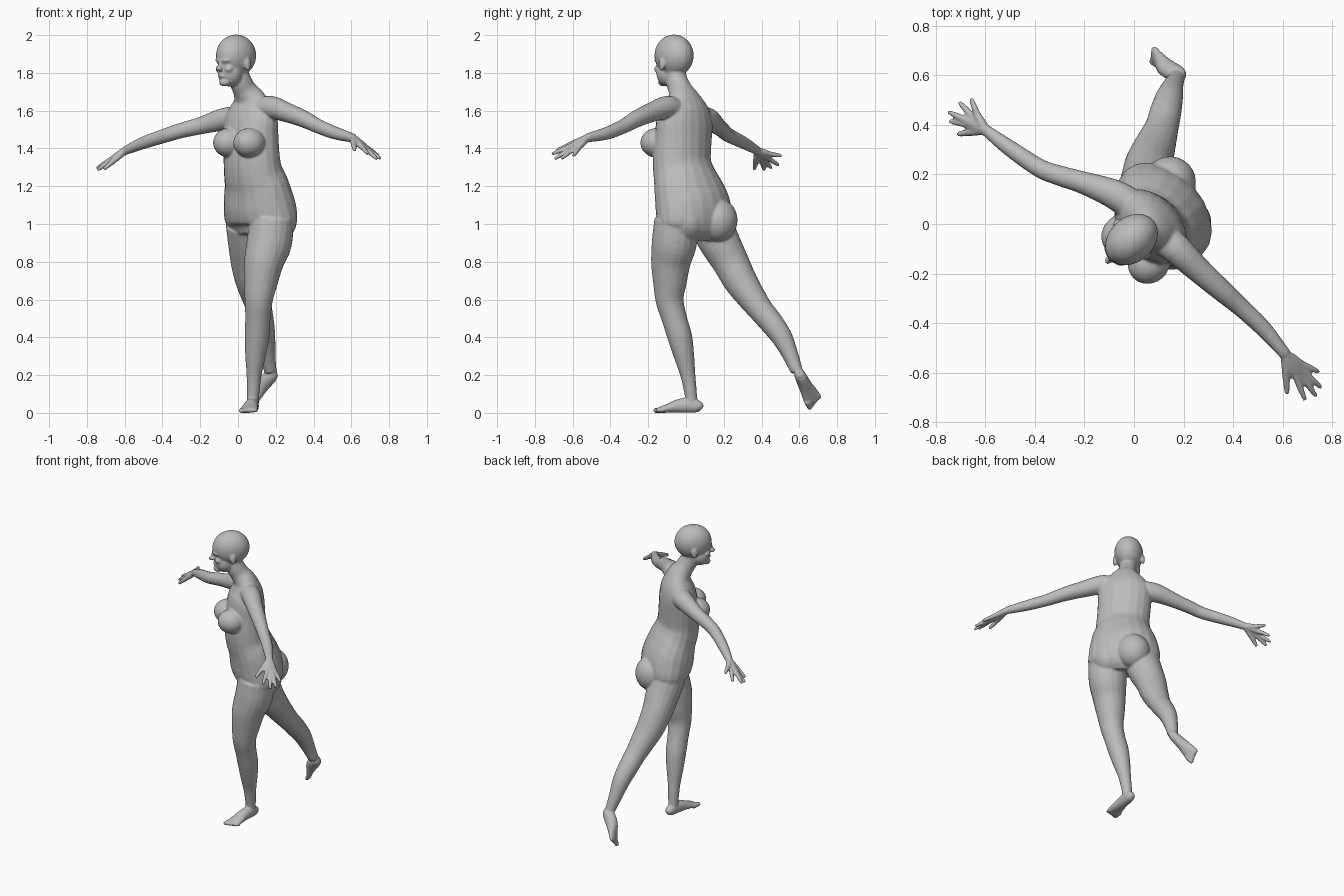
import bpy, bmesh
from math import cos, sin, radians, tau
from mathutils import Vector, Matrix

cube = bpy.data.objects.get("Cube")
if cube:
    bpy.data.objects.remove(cube)

bm = bmesh.new()
TURN = Matrix.Rotation(radians(-48), 4, 'Z')   # the body is turned to its right
FORWARD = TURN @ Vector((0, -1, 0))
SIDES = 20


def smooth_path(stations, steps=4):
    """Catmull-Rom interpolation of position and radii together."""
    pts = [Vector(s) for s in stations]
    pts = [pts[0] * 2 - pts[1]] + pts + [pts[-1] * 2 - pts[-2]]
    out = []
    for a, b, c, d in zip(pts, pts[1:], pts[2:], pts[3:]):
        for k in range(steps):
            t = k / steps
            out.append((b * 2 + (c - a) * t + (a * 2 - b * 5 + c * 4 - d) * t ** 2
                        + (b * 3 - a - c * 3 + d) * t ** 3) / 2)
    return out + [pts[-2]]


def loft(stations, ref=FORWARD):
    """Closed tube through (x, y, z, radius[, depth]) stations."""
    path = smooth_path([s if len(s) == 5 else (*s, s[3]) for s in stations])
    centres = [Vector(p[:3]) for p in path]
    rings = []
    for i, p in enumerate(path):
        axis = centres[min(i + 1, len(path) - 1)] - centres[max(i - 1, 0)]
        side = axis.cross(ref).normalized()
        up = side.cross(axis).normalized()
        rings.append([bm.verts.new(centres[i] + side * p[3] * cos(tau * k / SIDES)
                                   + up * p[4] * sin(tau * k / SIDES))
                      for k in range(SIDES)])
    for low, high in zip(rings, rings[1:]):
        for k in range(SIDES):
            n = (k + 1) % SIDES
            bm.faces.new((low[k], low[n], high[n], high[k]))
    bm.faces.new(rings[0][::-1])
    bm.faces.new(rings[-1])


def blob(centre, size):
    """Ellipsoid aligned with the body: size is (across, front to back, height)."""
    matrix = Matrix.Translation(centre) @ TURN @ Matrix.Diagonal((*size, 1))
    bmesh.ops.create_uvsphere(bm, u_segments=28, v_segments=18, radius=1, matrix=matrix)


def head_blob(across, front, z, size):
    blob(Vector((-.01, -.063, z)) + TURN @ Vector((across, -front, 0)), size)


def hand(wrist, thumb, tips):
    wrist, thumb, tips = Vector(wrist), Vector(thumb), [Vector(t) for t in tips]
    middle = sum(tips, Vector((0, 0, 0))) / len(tips)
    knuckle = wrist.lerp(middle, .5)
    for tip in tips:
        base = knuckle + (tip - middle) * .45
        loft([(*wrist, .02), (*wrist.lerp(base, .6), .018), (*base, .0145),
              (*base.lerp(tip, .6), .0125), (*tip, .009)])
    loft([(*wrist, .02), (*wrist.lerp(thumb, .5), .017), (*thumb, .01)])


def foot(heel, toe, up, inner):
    """Foot from the back of the heel to the toe tips; inner is the big toe side."""
    heel, up = Vector(heel), Vector(up).normalized()
    along = Vector(toe) - heel
    side = along.cross(up).normalized()
    up = side.cross(along).normalized()
    profile = [(.01, .016, .02), (.08, .029, .033), (.25, .033, .04),
               (.45, .037, .037), (.62, .044, .027), (.78, .049, .018), (.88, .044, .013)]
    loft([(*(heel + along * t + up * h), w, h) for t, w, h in profile], up)
    for i in range(5):
        offset = side * inner * (.035 - .0185 * i) + up * .013
        radius = .016 - .0015 * i
        loft([(*(heel + along * .75 + offset), radius),
              (*(heel + along * (.97 - .03 * i) + offset), radius * .8)], up)


# Torso and neck
loft([(.115, .04, .93, .15, .1), (.122, .05, 1, .225, .15), (.115, .035, 1.1, .222, .165),
      (.1, .008, 1.2, .2, .15), (.082, -.012, 1.27, .178, .14),
      (.073, -.022, 1.34, .17, .132), (.068, -.015, 1.45, .17, .125),
      (.068, -.008, 1.54, .172, .115), (.068, -.005, 1.6, .15, .1),
      (.06, -.012, 1.66, .105, .075), (.035, -.03, 1.71, .066, .062),
      (.012, -.05, 1.76, .057, .06), (-.005, -.06, 1.82, .05, .055)])

# Breasts and buttocks
blob((.06, -.157, 1.43), (.082, .088, .078))
blob((-.047, -.045, 1.43), (.082, .088, .078))
blob((.207, .005, 1.02), (.105, .105, .115))
blob((.145, .168, 1.02), (.105, .105, .115))

# Head: skull, lower face, brow, nose, lips, chin, ears
head_blob(0, 0, 1.892, (.091, .118, .111))
head_blob(0, .042, 1.797, (.067, .064, .07))
head_blob(0, .092, 1.866, (.055, .029, .013))
head_blob(0, .108, 1.842, (.01, .02, .03))
head_blob(0, .119, 1.822, (.016, .024, .014))
head_blob(0, .097, 1.784, (.027, .016, .012))
head_blob(0, .083, 1.75, (.032, .028, .022))
for s in (-1, 1):
    head_blob(.09 * s, -.002, 1.845, (.012, .02, .034))
    head_blob(.036 * s, .083, 1.82, (.024, .024, .02))

# Arms and hands
loft([(.1, -.04, 1.59, .065), (.17, -.1, 1.617, .062), (.26, -.185, 1.59, .052),
      (.35, -.265, 1.555, .045), (.43, -.335, 1.515, .038), (.52, -.42, 1.48, .034),
      (.61, -.525, 1.455, .024)])
hand((.61, -.525, 1.455), (.617, -.685, 1.39),
     [(.69, -.71, 1.37), (.735, -.695, 1.345), (.755, -.66, 1.345), (.746, -.597, 1.36)])
loft([(0, .07, 1.56, .065), (-.08, .12, 1.553, .06), (-.2, .165, 1.52, .046),
      (-.3, .195, 1.495, .041), (-.38, .225, 1.47, .038), (-.5, .305, 1.43, .033),
      (-.6, .38, 1.387, .023)])
hand((-.6, .38, 1.387), (-.71, .362, 1.29),
     [(-.745, .415, 1.285), (-.748, .452, 1.295), (-.705, .492, 1.31), (-.658, .508, 1.36)])

# Standing left leg
loft([(.18, -.05, 1.02, .118), (.165, -.062, .9, .12), (.137, -.08, .8, .106),
      (.122, -.085, .7, .091), (.11, -.087, .6, .075), (.105, -.062, .5, .067),
      (.1, -.032, .4, .065), (.092, -.01, .3, .054), (.085, .01, .2, .04),
      (.08, .025, .1, .033), (.078, .03, .04, .03)])
foot((.085, .085, 0), (.05, -.185, 0), (0, 0, 1), 1)

# Raised right leg
loft([(.05, .13, 1, .115), (.055, .18, .9, .108), (.058, .235, .8, .097),
      (.075, .287, .7, .089), (.1, .355, .6, .075), (.115, .4, .54, .067),
      (.127, .45, .48, .064), (.142, .508, .4, .056), (.157, .555, .3, .042),
      (.172, .587, .22, .033)])
foot((.225, .61, .2), (.07, .695, .03), (-.6, -.4, .5), -1)

bmesh.ops.recalc_face_normals(bm, faces=bm.faces)
mesh = bpy.data.meshes.new("body")
bm.to_mesh(mesh)
bm.free()
body = bpy.data.objects.new("body", mesh)
bpy.context.scene.collection.objects.link(body)

# Fuse all parts into one smooth skin
skin = body.modifiers.new("fuse", 'REMESH')
skin.mode = 'VOXEL'
skin.voxel_size = .006
skin.use_smooth_shade = True
relax = body.modifiers.new("relax", 'SMOOTH')
relax.factor = .5
relax.iterations = 7

# Plain grey skin
grey = bpy.data.materials.new("grey")
grey.use_nodes = True
grey.diffuse_color = (.5, .5, .5, 1)
grey.node_tree.nodes["Principled BSDF"].inputs["Base Color"].default_value = (.5, .5, .5, 1)
mesh.materials.append(grey)
